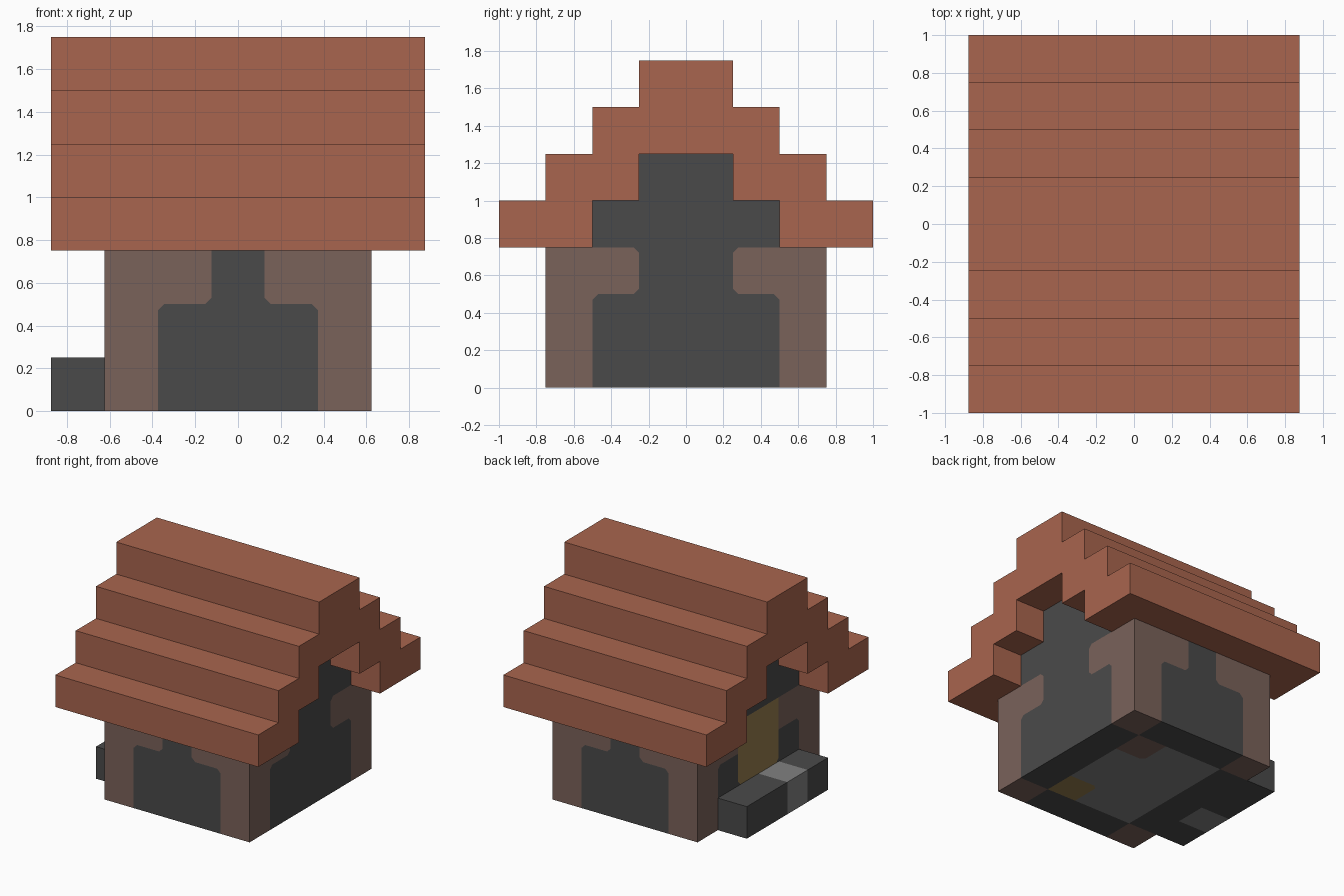
import bpy, bmesh
from mathutils import Vector

cube = bpy.data.objects.get("Cube")
if cube:
    bpy.data.objects.remove(cube, do_unlink=True)

U = 0.25  # building block size


def material(name, rgb):
    col = [(c / 255 / 12.92) if c < 11 else ((c / 255 + 0.055) / 1.055) ** 2.4 for c in rgb] + [1]
    m = bpy.data.materials.new(name)
    m.use_nodes = True
    m.diffuse_color = col
    m.node_tree.nodes["Principled BSDF"].inputs["Base Color"].default_value = col
    return m


TILE, TIMBER, STONE, PAVING, DOOR = range(5)
MATS = [material("roof_tile", (169, 101, 78)),
        material("brown_timber", (122, 98, 90)),
        material("dark_stone", (74, 74, 74)),
        material("light_paving", (128, 128, 128)),
        material("ochre_wood", (150, 125, 78))]


def finish(name, bm):
    bmesh.ops.recalc_face_normals(bm, faces=bm.faces)
    me = bpy.data.meshes.new(name)
    bm.to_mesh(me)
    bm.free()
    for m in MATS:
        me.materials.append(m)
    ob = bpy.data.objects.new(name, me)
    bpy.context.collection.objects.link(ob)
    return ob


def box(lo, hi, mat):
    bm = bmesh.new()
    bmesh.ops.create_cube(bm, size=1)
    lo, hi = Vector(lo), Vector(hi)
    for v in bm.verts:
        v.co = (lo + hi) / 2 + v.co * (hi - lo)
    for f in bm.faces:
        f.material_index = mat
    return bm


def cut(bm, axis, positions):
    normal = Vector([float(i == axis) for i in range(3)])
    for p in positions:
        bmesh.ops.bisect_plane(bm, geom=bm.verts[:] + bm.edges[:] + bm.faces[:],
                               plane_co=normal * p, plane_no=normal)


def wall_colour(c, n):
    """Material of one block face on the house body."""
    edge_x, edge_y = abs(c.x) > 1.5 * U, abs(c.y) > 2 * U
    if n.z < -0.5:                                   # underside of the floor
        if edge_x and edge_y:
            return TIMBER
        if edge_x or edge_y:
            return STONE
        if c.x > U / 2 and abs(c.y) > U:
            return TIMBER if c.y > 0 else DOOR
        return PAVING
    gable = abs(n.x) > 0.5
    if n.x < -0.5 and abs(c.y) < U and U < c.z < 3 * U:
        return DOOR
    from_corner = 3 * U - abs(c.y) if gable else 2.5 * U - abs(c.x)
    if gable and c.z > 3 * U:
        return STONE
    return TIMBER if from_corner < U or (c.z > 2 * U and from_corner < 2 * U) else STONE


# House body: block grid, coloured by rule, pattern corners softened
bm = box((-2.5 * U, -3 * U, 0), (2.5 * U, 3 * U, 4 * U), STONE)
cut(bm, 0, [(i + 0.5) * U for i in range(-2, 2)])
cut(bm, 1, [i * U for i in range(-2, 3)])
cut(bm, 2, [i * U for i in range(1, 4)])
bm.normal_update()
for f in bm.faces:
    f.material_index = wall_colour(f.calc_center_median(), f.normal)

corners, centres = [], []
for v in bm.verts:
    fs = v.link_faces
    if len(fs) == 4 and all(f.normal.dot(fs[0].normal) > 0.99 for f in fs):
        kinds = [f.material_index for f in fs]
        main = max(kinds, key=kinds.count)
        if kinds.count(main) == 3:
            corners.append(v)
            centres.append((v.co.copy(), main))
bmesh.ops.bevel(bm, geom=corners, offset=0.03, offset_type='OFFSET',
                segments=1, profile=0.5, affect='VERTICES')
for f in bm.faces:
    mid = f.calc_center_median()
    for co, main in centres:
        if (mid - co).length < 0.005:
            f.material_index = main
bmesh.ops.dissolve_limit(bm, angle_limit=0.01, verts=bm.verts[:], edges=bm.edges[:],
                         delimit={'MATERIAL'})
finish("house_walls", bm)

# Peak of the gable wall
finish("gable_peak", box((-2.5 * U, -U, 4 * U), (2.5 * U, U, 5 * U), STONE))

# Doorstep with one light slab
bm = box((-3.5 * U, -2 * U, 0), (-2.5 * U, 2 * U, U), STONE)
cut(bm, 1, [-U, 0])
for f in bm.faces:
    if -U < f.calc_center_median().y < 0:
        f.material_index = PAVING
finish("doorstep", bm)

# Stepped roof: outer stairs and inner stairs, mirrored, then extruded
outer = []
for i in range(4):
    outer += [(4 - i, 3 + i), (4 - i, 4 + i)]
inner = [(1, 5), (1, 4), (2, 4), (2, 3)]


def mirrored(points):
    return [(-y, z) for y, z in reversed(points)]


profile = outer + mirrored(outer) + mirrored(inner) + inner
bm = bmesh.new()
end = bm.faces.new([bm.verts.new((-3.5 * U, y * U, z * U)) for y, z in profile])
grown = bmesh.ops.extrude_face_region(bm, geom=[end], use_keep_orig=True)
bmesh.ops.translate(bm, vec=(7 * U, 0, 0),
                    verts=[g for g in grown["geom"] if isinstance(g, bmesh.types.BMVert)])
finish("stepped_roof", bm)
